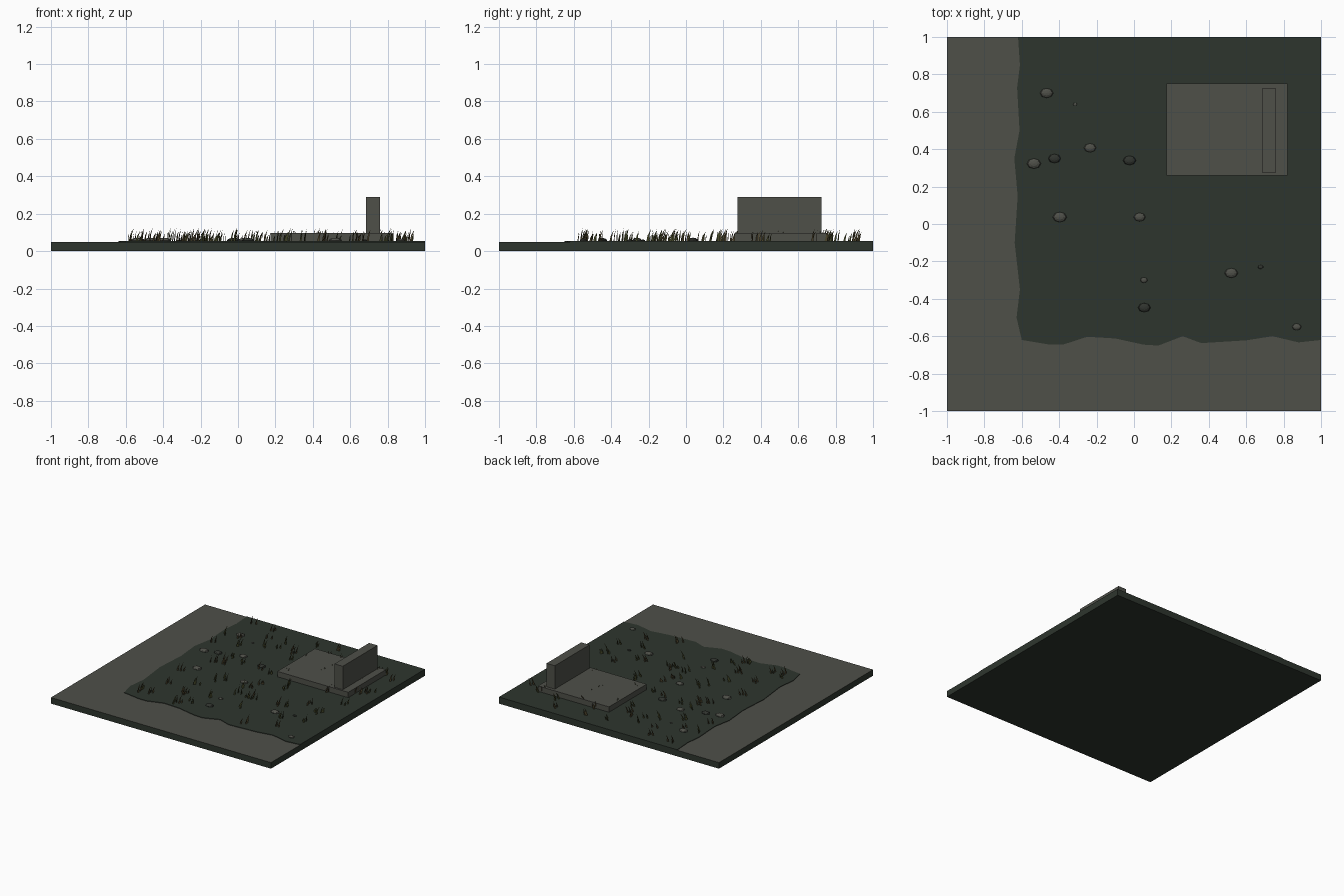
import bpy, bmesh, math, random
from mathutils import Vector, Matrix

if "Cube" in bpy.data.objects:
    bpy.data.objects.remove(bpy.data.objects["Cube"])

random.seed(11)


def mat(name, rgb):
    m = bpy.data.materials.new(name)
    m.diffuse_color = (*rgb, 1)
    m.use_nodes = True
    m.node_tree.nodes["Principled BSDF"].inputs["Base Color"].default_value = m.diffuse_color
    return m


STONE = mat("grey stone", (0.077, 0.079, 0.066))
SOIL = mat("dark green soil", (0.027, 0.036, 0.027))
DARK = mat("dark rock", (0.030, 0.034, 0.028))
OLIVE = mat("olive grass", (0.060, 0.065, 0.022))
DRY = mat("dry brown grass", (0.075, 0.058, 0.025))


def finish(name, bm, *mats):
    me = bpy.data.meshes.new(name)
    bm.to_mesh(me)
    bm.free()
    ob = bpy.data.objects.new(name, me)
    bpy.context.collection.objects.link(ob)
    for m in mats:
        me.materials.append(m)
    return ob


def box(name, lo, hi, *mats):
    bm = bmesh.new()
    bmesh.ops.create_cube(bm, size=1)
    for v in bm.verts:
        v.co = Vector([lo[i] if v.co[i] < 0 else hi[i] for i in range(3)])
    bm.normal_update()
    return finish(name, bm, *mats)


# base slab: stone paving on top, soil coloured sides and bottom
slab = box("base_slab", (-1, -1, 0), (1, 1, 0.05), SOIL, STONE)
for p in slab.data.polygons:
    p.material_index = 1 if p.normal.z > 0.5 else 0

# soil patch with a ragged edge against the paving
edge = [(-.62, 1), (-.61, .85), (-.625, .73), (-.612, .5), (-.64, .35), (-.622, .15),
        (-.638, -.1), (-.61, -.35), (-.628, -.5), (-.6, -.62), (-.45, -.645), (-.38, -.645),
        (-.25, -.603), (-.1, -.612), (.05, -.645), (.13, -.65), (.26, -.6), (.36, -.637),
        (.6, -.622), (.74, -.6), (.88, -.633), (1, -.62), (1, 1)]
bm = bmesh.new()
top = bm.faces.new([bm.verts.new((x, y, 0.048)) for x, y in edge])
ext = bmesh.ops.extrude_face_region(bm, geom=[top])
for v in ext["geom"]:
    if isinstance(v, bmesh.types.BMVert):
        v.co.z = 0.054
bmesh.ops.recalc_face_normals(bm, faces=bm.faces)
finish("soil_patch", bm, SOIL)

# concrete foundation and the remaining wall
box("foundation", (0.175, 0.26, 0.05), (0.82, 0.75, 0.098), STONE)
box("wall", (0.685, 0.275, 0.09), (0.76, 0.725, 0.29), STONE)

# flattened rocks: x, y, radius, dark flag
rocks = [(-.467, .70, .036, 0), (-.315, .64, .011, 0), (-.535, .323, .038, 0),
         (-.425, .35, .034, 1), (-.235, .407, .033, 0), (-.024, .34, .035, 1),
         (-.397, .037, .038, 0), (.03, .037, .032, 0), (.053, -.30, .02, 0),
         (.055, -.447, .034, 1), (.52, -.262, .036, 0), (.677, -.23, .015, 1),
         (.87, -.55, .025, 0)]
for i, (x, y, r, d) in enumerate(rocks):
    bm = bmesh.new()
    bmesh.ops.create_uvsphere(bm, u_segments=8, v_segments=6, radius=1)
    bmesh.ops.transform(bm, verts=bm.verts, matrix=Matrix.Translation((x, y, 0.056))
                        @ Matrix.Diagonal((r, r * 0.72, r * 0.42, 1)))
    finish(f"rock_{i + 1}", bm, DARK if d else STONE)

# grass tufts: upright flat blades bending in their own plane
bm = bmesh.new()
for t in range(75):
    cx, cy = random.uniform(-0.58, 0.92), random.uniform(-0.58, 0.92)
    for b in range(3):
        a = math.radians(45 + random.uniform(-35, 35))
        d = Vector((math.cos(a), math.sin(a), 0))
        p = Vector((cx + random.uniform(-.025, .025), cy + random.uniform(-.025, .025), 0.05))
        h, w = random.uniform(0.035, 0.075), 0.006
        lean = h * random.uniform(0.2, 0.4)
        up = Vector((0, 0, h))
        lo = [bm.verts.new(p + d * s) for s in (-w, w)]
        mid = [bm.verts.new(p + up * 0.55 + d * (lean * 0.35 + s)) for s in (w * 0.7, -w * 0.7)]
        tip = bm.verts.new(p + up + d * lean)
        for f in (bm.faces.new(lo + mid), bm.faces.new((mid[1], mid[0], tip))):
            f.material_index = t % 2
finish("grass_blades", bm, OLIVE, DRY)
